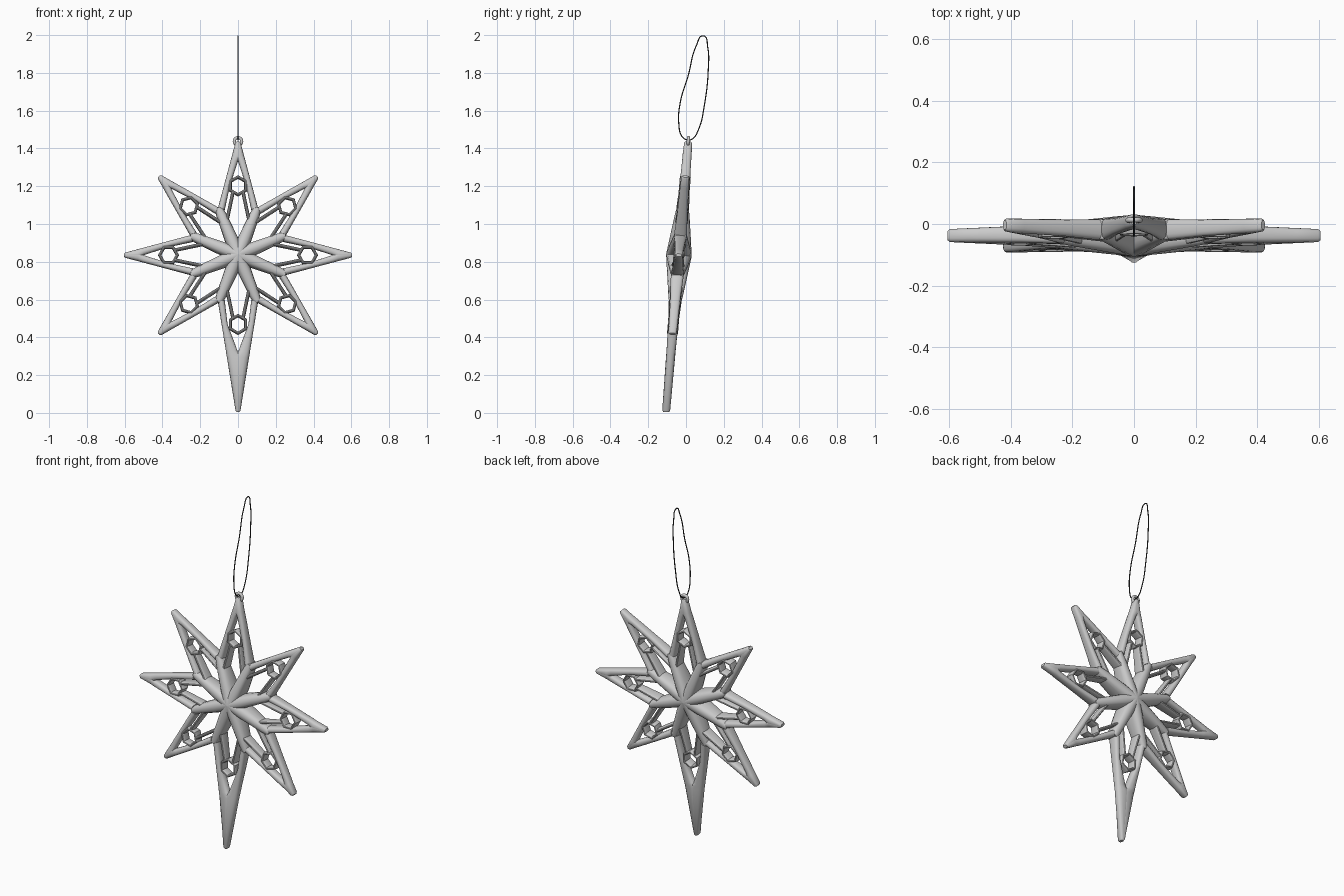
import bpy, bmesh
from math import sin, cos, pi, radians, atan
from mathutils import Matrix, Vector

if "Cube" in bpy.data.objects:
    bpy.data.objects.remove(bpy.data.objects["Cube"])

SLOPE = 0.082          # the star leans slightly backwards
CENTRE = Vector((0, -0.0375, 0.835))
TILT = Matrix.Translation(CENTRE) @ Matrix.Rotation(-atan(SLOPE), 4, 'X')
N = 16


def section(outer, inner, depth, e=0.75):
    """Rounded cross-section spanning two points in the star plane."""
    o, i = Vector(outer), Vector(inner)
    mid, half = (o + i) / 2, (o - i) / 2
    pts = []
    for k in range(N):
        c, s = cos(2 * pi * k / N), sin(2 * pi * k / N)
        a = abs(c) ** e * (1 if c > 0 else -1)
        b = abs(s) ** e * (1 if s > 0 else -1)
        p = mid + half * a
        pts.append(Vector((p.x, depth * b, p.y)))
    return pts


def loft(bm, sections, angle=0, mirror=1, closed=False):
    """Skin a row of sections, turned about the star's centre."""
    rot = Matrix.Rotation(angle, 4, 'Y')
    rows = []
    for sec in sections:
        rows.append([bm.verts.new(rot @ Vector((p.x * mirror, p.y, p.z))) for p in sec])
    pairs = list(zip(rows, rows[1:]))
    if closed:
        pairs.append((rows[-1], rows[0]))
    else:
        bm.faces.new(rows[0])
        bm.faces.new(rows[-1])
    for a, b in pairs:
        for k in range(N):
            j = (k + 1) % N
            bm.faces.new((a[k], a[j], b[j], b[k]))


def finish(bm, name, matrix=TILT):
    bmesh.ops.recalc_face_normals(bm, faces=bm.faces[:])
    mesh = bpy.data.meshes.new(name)
    bm.to_mesh(mesh)
    bm.free()
    ob = bpy.data.objects.new(name, mesh)
    ob.matrix_world = matrix
    bpy.context.collection.objects.link(ob)
    bpy.ops.object.select_all(action='DESELECT')
    ob.select_set(True)
    bpy.context.view_layer.objects.active = ob
    bpy.ops.object.shade_smooth_by_angle(angle=radians(40))
    return ob


rims, spokes, struts, rings = (bmesh.new() for _ in range(4))
VX, VY = 0.275 * sin(pi / 8), 0.275 * cos(pi / 8)     # valley between arms

for n in range(8):
    ang = n * pi / 4
    long_arm = n == 4
    tip = 0.833 if long_arm else 0.604 if n % 2 == 0 else 0.592
    hole = 0.515 if long_arm else 0.50

    # outer rim: two bars that merge into a blunt tip
    def edge(r):
        t = (r - VY) / (tip - VY)
        return VX + (0.012 - VX) * t
    m = hole + 0.03
    half = [section((VX, VY), (VX - 0.035, VY - 0.015), 0.034),
            section((edge(0.37), 0.37), (edge(0.37) - 0.031, 0.365), 0.027),
            section((edge(hole), hole), (0, hole), 0.024),
            section((edge(m), m), (-edge(m) * 0.75, m), 0.024),
            section((edge(tip - 0.008), tip - 0.008), (-0.012, tip - 0.008), 0.021),
            section((0.008, tip), (-0.008, tip), 0.015)]
    for side in (1, -1):
        loft(rims, half, ang, side)

        # thin inner struts from the spokes to the ring
        loft(struts, [section((0.071, 0.17), (0.053, 0.165), 0.036),
                      section((0.036, 0.335), (0.018, 0.33), 0.027)], ang, side)

    # spokes from the thick hub to the valleys
    loft(spokes, [section((0.034, 0), (-0.034, 0), 0.068),
                  section((0.036, 0.09), (-0.036, 0.09), 0.057),
                  section((0.027, 0.23), (-0.027, 0.23), 0.039),
                  section((0.02, 0.272), (-0.02, 0.272), 0.032)], ang + pi / 8)

    # six-sided ring in each arm
    loft(rings, [section((0.056 * sin(k * pi / 3), 0.368 + 0.056 * cos(k * pi / 3)),
                         (0.038 * sin(k * pi / 3), 0.368 + 0.038 * cos(k * pi / 3)), 0.029)
                 for k in range(6)], ang, closed=True)

finish(rims, "arm_rims")
finish(spokes, "hub_spokes")
finish(struts, "inner_struts")
finish(rings, "arm_rings")

# eyelet on the top tip
eye = bmesh.new()
loft(eye, [section((0.028 * sin(a), 0.605 + 0.028 * cos(a)),
                   (0.011 * sin(a), 0.605 + 0.011 * cos(a)), 0.0085, 1)
           for a in (k * pi / 12 for k in range(24))], closed=True)
finish(eye, "eyelet")

# hanging cord
cu = bpy.data.curves.new("hanging_cord", 'CURVE')
cu.dimensions = '3D'
cu.bevel_depth = 0.003
cu.bevel_resolution = 2
cu.resolution_u = 8
path = [(0.008, 1.445), (-0.02, 1.462), (-0.038, 1.53), (-0.03, 1.645), (0.012, 1.787),
        (0.055, 1.945), (0.092, 1.996), (0.115, 1.935), (0.118, 1.82), (0.098, 1.634),
        (0.066, 1.50), (0.032, 1.449)]
sp = cu.splines.new('BEZIER')
sp.bezier_points.add(len(path) - 1)
for bp, (y, z) in zip(sp.bezier_points, path):
    bp.co = (0, y, z)
    bp.handle_left_type = bp.handle_right_type = 'AUTO'
sp.use_cyclic_u = True
cord = bpy.data.objects.new("hanging_cord", cu)
bpy.context.collection.objects.link(cord)
dark = bpy.data.materials.new("dark_cord")
dark.diffuse_color = (0.05, 0.05, 0.05, 1)
dark.use_nodes = True
dark.node_tree.nodes["Principled BSDF"].inputs["Base Color"].default_value = dark.diffuse_color
cu.materials.append(dark)
